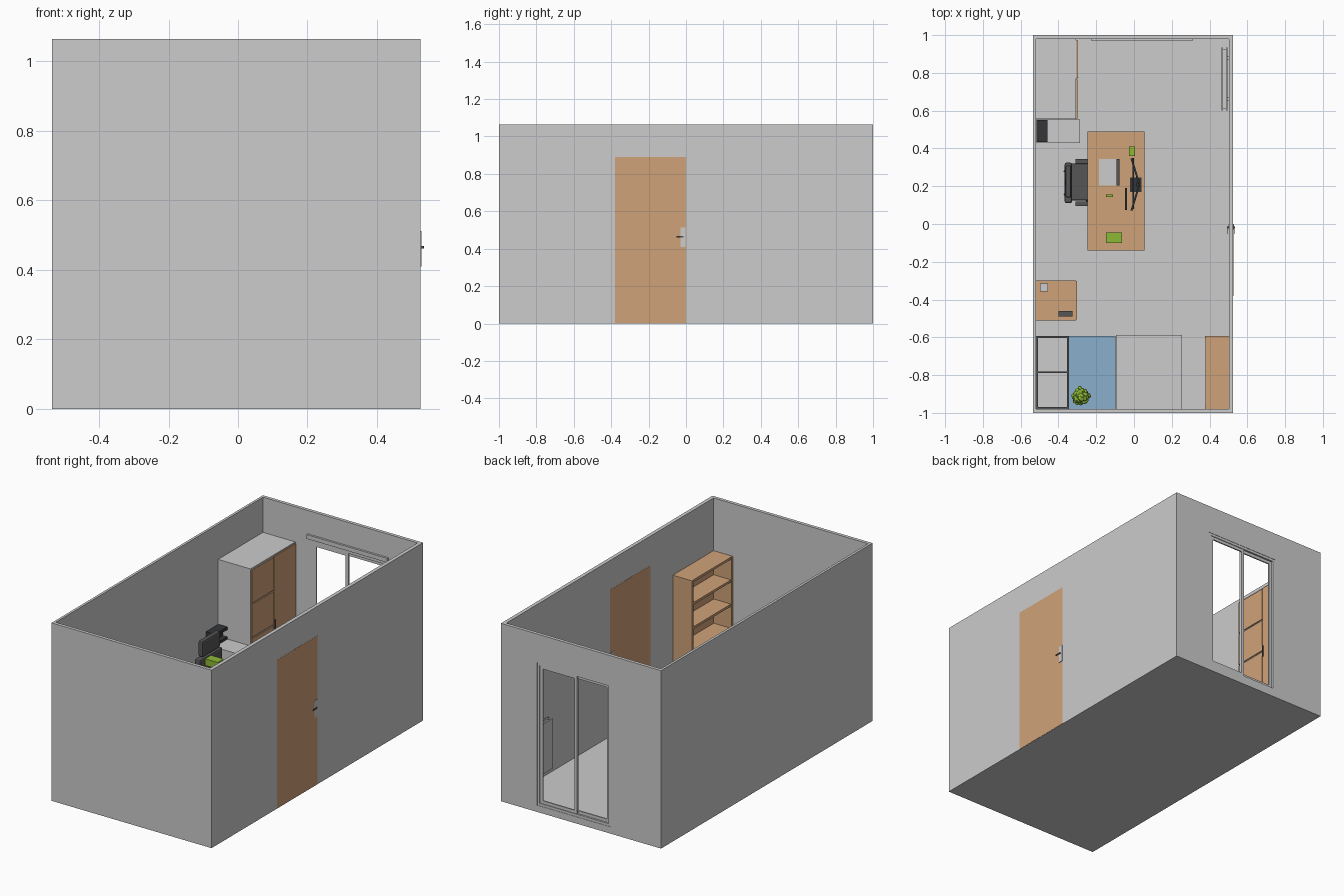
import bpy, bmesh, math, random
from mathutils import Vector, Matrix

cube = bpy.data.objects.get("Cube")
if cube:
    bpy.data.objects.remove(cube, do_unlink=True)


def material(name, rgb):
    lin = [((c / 255 + 0.055) / 1.055) ** 2.4 for c in rgb] + [1.0]
    m = bpy.data.materials.new(name)
    m.use_nodes = True
    m.diffuse_color = lin
    m.node_tree.nodes["Principled BSDF"].inputs["Base Color"].default_value = lin
    return m


GREY = material("light grey", (204, 204, 204))
WOOD = material("wood", (207, 162, 121))
DARK = material("dark grey", (86, 86, 86))
BLACK = material("charcoal", (52, 54, 56))
BLUE = material("blue", (138, 176, 205))
GREEN = material("green", (140, 184, 54))


def finish(name, bm, mat):
    me = bpy.data.meshes.new(name)
    bm.to_mesh(me)
    bm.free()
    me.materials.append(mat)
    ob = bpy.data.objects.new(name, me)
    bpy.context.scene.collection.objects.link(ob)
    return ob


def boxes(name, mat, *bounds, bevel=0, turn=0):
    """One object from boxes given as x0, x1, y0, y1, z0, z1."""
    bm = bmesh.new()
    for x0, x1, y0, y1, z0, z1 in bounds:
        mid = Vector(((x0 + x1) / 2, (y0 + y1) / 2, (z0 + z1) / 2))
        size = Matrix.Diagonal((x1 - x0, y1 - y0, z1 - z0, 1))
        rot = Matrix.Rotation(math.radians(turn), 4, 'Z')
        bmesh.ops.create_cube(bm, size=1, matrix=Matrix.Translation(mid) @ rot @ size)
    if bevel:
        bmesh.ops.bevel(bm, geom=bm.edges[:], offset=bevel, segments=2, affect='EDGES', profile=0.5)
    return finish(name, bm, mat)


def cylinder(name, mat, loc, r1, r2, h, sides=16):
    bm = bmesh.new()
    bmesh.ops.create_cone(bm, cap_ends=True, segments=sides, radius1=r1, radius2=r2, depth=h,
                          matrix=Matrix.Translation((loc[0], loc[1], loc[2] + h / 2)))
    return finish(name, bm, mat)


# Room shell with an open top and a window opening in the back wall
room = boxes("room_shell", GREY, (-.535, .525, -1, 1, 0, 1.065))
for cut in [(-.52, .503, -.98, .98, .012, 1.2), (-.20, .285, .9, 1.1, .04, .895)]:
    cutter = boxes("cutter", GREY, cut)
    cutter.hide_render = True
    mod = room.modifiers.new("cut", 'BOOLEAN')
    mod.operation = 'DIFFERENCE'
    mod.solver = 'EXACT'
    mod.object = cutter
    bpy.context.view_layer.objects.active = room
    bpy.ops.object.modifier_apply(modifier=mod.name)
    bpy.data.objects.remove(cutter, do_unlink=True)

# Sliding window: outer frame, two sashes, inside rail
boxes("window_frame", GREY,
      (-.20, -.185, .978, .998, .04, .895), (.27, .285, .978, .998, .04, .895),
      (-.185, .27, .978, .998, .04, .055), (-.185, .27, .978, .998, .88, .895))
for name, a, b, y in [("left_sash", .025, .27, .986), ("right_sash", -.185, .045, .979)]:
    boxes(name, GREY, (a, a + .018, y, y + .008, .055, .88), (b - .018, b, y, y + .008, .055, .88),
          (a + .018, b - .018, y, y + .008, .055, .073), (a + .018, b - .018, y, y + .008, .862, .88))
boxes("window_rail", GREY, (-.225, .31, .968, .981, .90, .925))

# Door, visible on both faces of the wall, with handles
boxes("door", WOOD, (.502, .526, -.38, 0, .001, .89))
for side, a, b, c in [("outer", .526, .529, .535), ("inner", .502, .499, .492)]:
    lo, hi, far = min(a, b), max(a, b), c
    boxes(side + "_door_plate", GREY, (lo, hi, -.03, -.002, .41, .512))
    boxes(side + "_door_lever", DARK, (min(b, far), max(b, far), -.022, -.014, .461, .469),
          (far - .003 if far > .5 else far, far if far > .5 else far + .003, -.052, -.014, .461, .469))

# Wardrobe with four drawer fronts beside a tall door
boxes("wardrobe_body", GREY, (-.52, -.306, .555, .979, .012, .855))
fronts = [(-.306, -.30, .559, .764, z + .004, min(z + .204, .852) - .004) for z in (.03, .235, .44, .645)]
boxes("wardrobe_drawers", WOOD, *fronts)
boxes("wardrobe_door", WOOD, (-.306, -.30, .77, .975, .034, .848))
boxes("wardrobe_handle", DARK, (-.30, -.293, .775, .779, .40, .47))

# Counter with a drinks machine
boxes("counter", GREY, (-.52, -.287, .43, .554, .012, .395))
boxes("drinks_machine", BLACK, (-.515, -.457, .433, .551, .395, .41),
      (-.515, -.485, .433, .551, .41, .47), (-.485, -.457, .433, .551, .452, .47))

# Radiator on the wall by the window
boxes("radiator", GREY, (.462, .47, .60, .935, .06, .36), (.488, .496, .60, .935, .06, .36),
      (.47, .488, .61, .925, .07, .35), (.496, .503, .65, .67, .1, .3), (.496, .503, .87, .89, .1, .3))

# Desk
boxes("desk_top", WOOD, (-.245, .055, -.14, .49, .312, .33))
boxes("desk_legs", DARK, *[(x, x + .022, y, y + .022, .012, .312) for x in (-.23, .02) for y in (-.125, .453)])
boxes("desk_rails", DARK, (.025, .037, -.103, .453, .285, .312), (-.2455, -.24, -.10, .05, .25, .312))

# Laptop, monitors and small desk items
boxes("laptop_base", GREY, (-.185, -.092, .205, .345, .33, .336))
boxes("laptop_screen", DARK, (-.092, -.078, .205, .345, .33, .42))
boxes("keyboard_stand", BLACK, (-.048, -.036, .075, .19, .33, .345))
for name, y, turn in [("monitor_left", .28, 17), ("monitor_right", .138, -17)]:
    boxes(name, BLACK, (.002, .012, y - .07, y + .07, .38, .49), turn=turn)
boxes("monitor_stand", BLACK, (.012, .03, .195, .22, .33, .45), (-.02, .04, .17, .245, .33, .335))
boxes("monitor_bar", BLACK, (-.008, 0, .08, .35, .42, .43))
boxes("desk_pot", GREEN, (-.026, .004, .36, .41, .33, .385))
boxes("marker", GREEN, (-.148, -.112, .144, .156, .33, .338))
boxes("lamp_shade", GREEN, (-.148, -.064, -.10, -.044, .57, .61))
cylinder("lamp_stem", DARK, (-.106, -.072, .33), .006, .006, .24)
cylinder("lamp_foot", DARK, (-.106, -.072, .33), .028, .025, .008)

# Office chair
boxes("chair_seat", DARK, (-.345, -.205, .125, .32, .19, .222), bevel=.008)
boxes("chair_back", DARK, (-.367, -.328, .11, .325, .235, .47), bevel=.01)
boxes("chair_headrest", DARK, (-.362, -.333, .14, .31, .475, .57), bevel=.008)
boxes("chair_spine", BLACK, (-.365, -.352, .20, .235, .19, .50))
for side, y in (("right", .095), ("left", .32)):
    boxes(side + "_armrest", DARK, (-.31, -.215, y, y + .025, .285, .298),
          (-.28, -.255, y + .006, y + .018, .195, .285))
cylinder("chair_column", BLACK, (-.275, .218, .04), .012, .012, .15)
for i in range(5):
    a = math.tau * i / 5
    foot = boxes(f"chair_foot_{i + 1}", BLACK, (0, .11, -.008, .008, .025, .045), (.095, .115, -.01, .01, .012, .032))
    foot.location = (-.275, .218, 0)
    foot.rotation_euler.z = a

# Side cabinet with a cup and a small device
boxes("side_cabinet", WOOD, (-.52, -.306, -.51, -.298, .012, .32))
boxes("side_cabinet_front", WOOD, (-.306, -.303, -.506, -.302, .02, .165), (-.306, -.303, -.506, -.302, .17, .316))
boxes("cup", GREY, (-.498, -.454, -.358, -.314, .32, .365))
boxes("small_device", DARK, (-.40, -.326, -.49, -.46, .32, .34))

# Metal rack: dark uprights and rims around pale shelves
xs, ys = (-.518, -.355), (-.979, -.79, -.603)
levels = (.06, .28, .50, .72)
boxes("rack_uprights", DARK, *[(x, x + .01, y, y + .01, .012, .74) for x in xs for y in ys])
boxes("rack_rims", DARK,
      *[(x, x + .01, ys[0] + .01, ys[2], z, z + .02) for x in xs for z in levels],
      *[(xs[0] + .01, xs[1], y, y + .01, z, z + .02) for y in ys for z in levels])
boxes("rack_shelves", GREY, *[(-.508, -.355, -.969, -.603, z + .004, z + .012) for z in levels])

# Blue cabinet and pale cabinet along the front wall
boxes("blue_cabinet", BLUE, (-.343, -.097, -.979, -.594, .012, .34))
boxes("pale_cabinet", GREY, (-.095, .253, -.979, -.588, .012, .335))

# Potted plant
cylinder("plant_pot", DARK, (-.283, -.912, .34), .026, .036, .06)
random.seed(4)
bm = bmesh.new()
for i in range(22):
    a, r = i * 2.4, .038 * math.sqrt(i / 22)
    m = (Matrix.Translation((-.283 + r * math.cos(a), -.912 + r * math.sin(a), .47 - r * 1.5 + random.uniform(-.02, .01)))
         @ Matrix.Rotation(random.uniform(0, 3), 4, 'Z') @ Matrix.Rotation(random.uniform(-.7, .7), 4, 'X')
         @ Matrix.Diagonal((1, .75, .55, 1)))
    bmesh.ops.create_icosphere(bm, subdivisions=1, radius=.022, matrix=m)
finish("plant_leaves", bm, GREEN)
cylinder("plant_stem", WOOD, (-.283, -.912, .39), .006, .005, .06, 8)

# Bookshelf facing into the room
boxes("bookshelf_case", WOOD, (.492, .503, -.979, -.594, .012, .75),
      (.375, .492, -.979, -.965, .012, .75), (.375, .492, -.608, -.594, .012, .75))
boxes("bookshelf_boards", WOOD, *[(.378, .492, -.965, -.608, z, z + .014)
                                  for z in (.02, .165, .31, .455, .60, .736)])
